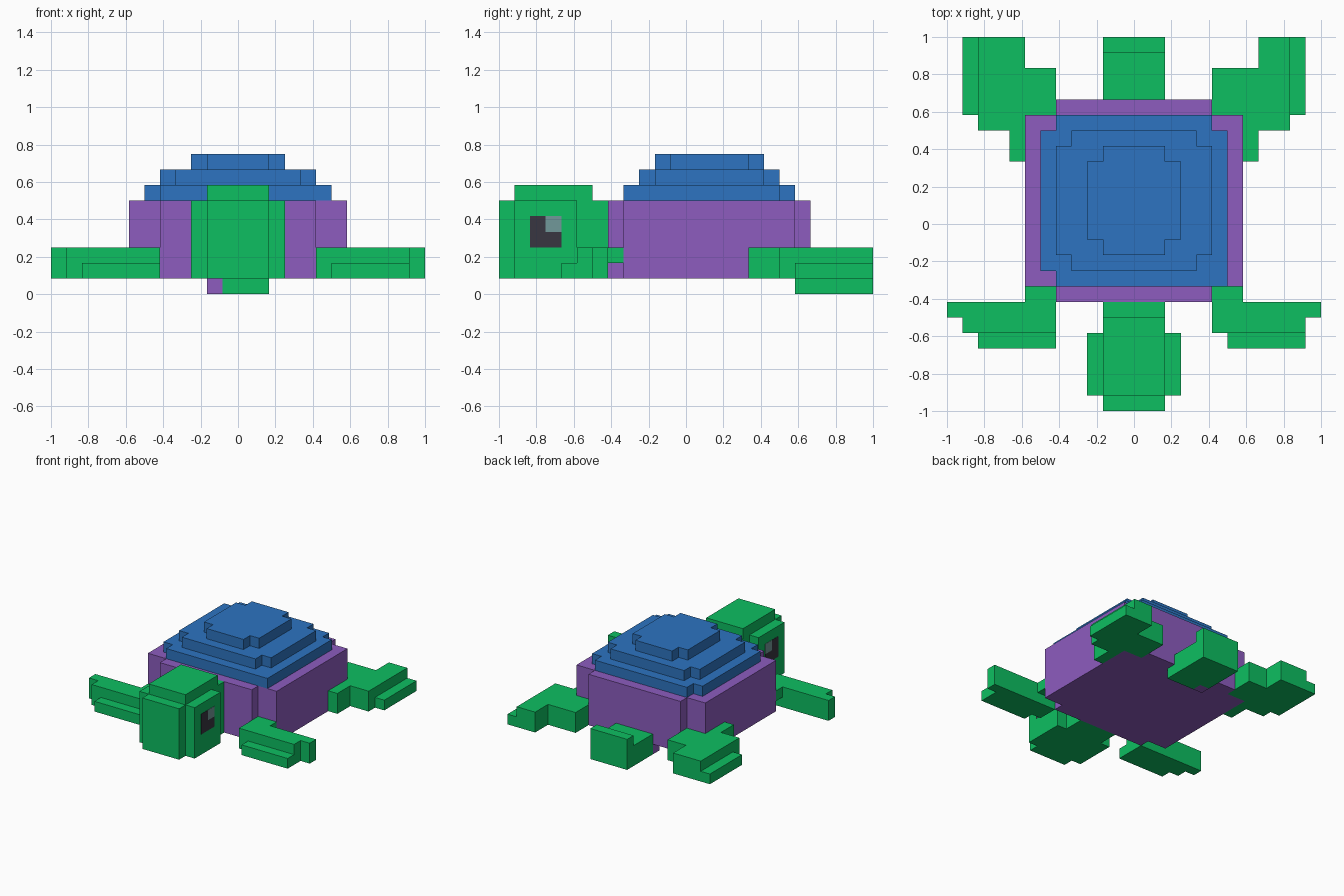
import bpy, bmesh

cube = bpy.data.objects.get("Cube")
if cube:
    bpy.data.objects.remove(cube, do_unlink=True)

U = 1 / 12  # one block


def material(name, rgb):
    m = bpy.data.materials.new(name)
    m.use_nodes = True
    m.diffuse_color = (*rgb, 1)
    m.node_tree.nodes["Principled BSDF"].inputs["Base Color"].default_value = (*rgb, 1)
    return m


GREEN = material("skin_green", (0.004, 0.521, 0.120))
PURPLE = material("body_purple", (0.266, 0.107, 0.521))
BLUE = material("shell_blue", (0.026, 0.175, 0.533))
DARK = material("eye_dark", (0.040, 0.037, 0.053))
GLINT = material("eye_glint", (0.165, 0.314, 0.319))


def rect(x0, x1, y0, y1):
    return [(x0, y0), (x1, y0), (x1, y1), (x0, y1)]


def plus(wide, wy0, wy1, narrow, ny0, ny1):
    """Rectangle with notched corners, symmetric in x."""
    right = [(narrow, ny0), (narrow, wy0), (wide, wy0),
             (wide, wy1), (narrow, wy1), (narrow, ny1)]
    return right + [(-x, y) for x, y in reversed(right)]


def build(name, mat, *prisms):
    """Extrude each (outline, z0, z1), given in block units, into one object."""
    bm = bmesh.new()
    for outline, z0, z1 in prisms:
        base = bm.faces.new([bm.verts.new((x * U, y * U, z0 * U)) for x, y in outline])
        ext = bmesh.ops.extrude_face_region(bm, geom=[base], use_keep_orig=True)
        top = [v for v in ext["geom"] if isinstance(v, bmesh.types.BMVert)]
        bmesh.ops.translate(bm, verts=top, vec=(0, 0, (z1 - z0) * U))
    bmesh.ops.recalc_face_normals(bm, faces=bm.faces[:])
    mesh = bpy.data.meshes.new(name)
    bm.to_mesh(mesh)
    bm.free()
    mesh.materials.append(mat)
    obj = bpy.data.objects.new(name, mesh)
    bpy.context.scene.collection.objects.link(obj)
    return obj


# Body, with one small block under the rump
build("body", PURPLE,
      (plus(7, -4, 7, 5, -5, 8), 1, 6),
      (rect(-2, -1, 7, 8), 0, 1))

# Stepped shell; the lowest step has one filled corner
build("shell_lower", BLUE,
      (plus(6, -3, 6, 5, -4, 7), 6, 7),
      (rect(5, 6, -4, -3), 6, 7))
build("shell_middle", BLUE, (plus(5, -2, 5, 4, -3, 6), 7, 8))
build("shell_top", BLUE, (plus(3, -1, 4, 2, -2, 5), 8, 9))

# Head with cheeks and neck, and a raised crown
build("head", GREEN, (plus(3, -11, -7, 2, -12, -5), 1, 6))
build("head_crown", GREEN, (rect(-2, 2, -11, -6), 6, 7))

# Tail with an upturned tip
build("tail", GREEN,
      ([(-2, 8), (-1, 8), (-1, 7), (2, 7), (2, 11), (-2, 11)], 0, 1),
      (rect(-2, 2, 8, 11), 1, 2),
      (rect(-2, 2, 11, 12), 0, 3))

# Legs and eyes on both sides
for side, s in (("left", 1), ("right", -1)):
    def mirror(outline):
        return [(s * x, y) for x, y in outline]

    strip = (6, 11) if s > 0 else (5, 10)   # front flipper lower lip
    inner = 8 if s > 0 else 7               # inner edge of the hind foot
    build("front_leg_" + side, GREEN,
          (mirror([(5, -7), (11, -7), (11, -6), (12, -6), (12, -5), (5, -5)]), 1, 3),
          (mirror(rect(5, 7, -5, -4)), 2, 3),
          (mirror(rect(*strip, -8, -7)), 1, 2))
    build("hind_leg_" + side, GREEN,
          (mirror([(5, 7), (7, 7), (7, 4), (8, 4), (8, 6), (10, 6), (10, 12),
                   (inner, 12), (inner, 10), (5, 10)]), 1, 3),
          (mirror(rect(10, 11, 7, 12)), 1, 2))
    # Eyes are thin plates on the cheeks
    build("eye_" + side, DARK,
          (mirror([(3, -10), (3.03, -10), (3.03, -8), (3, -8)]), 3, 4),
          (mirror(rect(3, 3.03, -10, -9)), 4, 5))
    build("eye_glint_" + side, GLINT, (mirror(rect(3, 3.03, -9, -8)), 4, 5))
